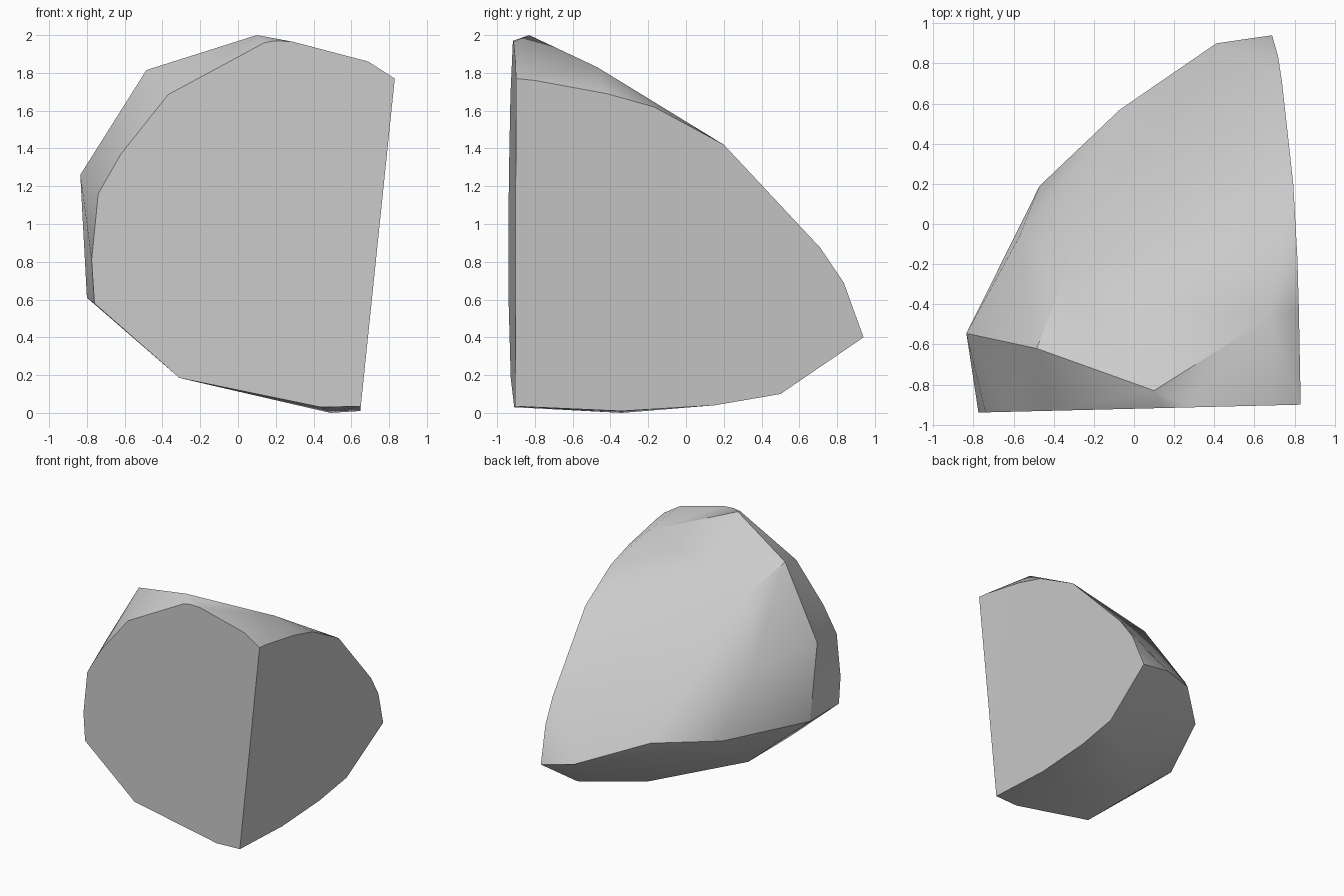
import bpy
import bmesh
import math

# Remove the default cube only
default_cube = bpy.data.objects.get("Cube")
if default_cube:
    bpy.data.objects.remove(default_cube, do_unlink=True)


def make_material(name, color):
    material = bpy.data.materials.new(name)
    material.use_nodes = True
    material.diffuse_color = color
    shader = next(n for n in material.node_tree.nodes if n.type == "BSDF_PRINCIPLED")
    shader.inputs["Base Color"].default_value = color
    return material


def on_front_break(x, z):
    """Point on the flat broken front, which leans slightly in plan."""
    return (x, -0.9 - (0.83 - x) * 0.0245, z)


def on_side_break(y, z):
    """Point on the flat broken +x side, which leans outward with height."""
    return (0.65 + (z - 0.035) * 0.1035, y, z)


# Outline of the flat front, as x and z
front_outline = [
    (0.83, 1.77), (0.78, 1.79), (0.69, 1.86), (0.29, 1.965), (0.2, 1.97),
    (0.14, 1.96), (-0.37, 1.685), (-0.62, 1.37), (-0.74, 1.16),
    (-0.775, 0.81), (-0.76, 0.58), (-0.31, 0.185), (0.44, 0.03), (0.65, 0.035),
]

# Outline of the flat side, as y and z
side_outline = [
    (-0.8, 1.76), (-0.42, 1.69), (-0.17, 1.62), (0.2, 1.42), (0.71, 0.875),
    (0.835, 0.69), (0.94, 0.4), (0.5, 0.1), (0.15, 0.04), (-0.34, 0.01),
]

# Corners of the rounded outer surface
crown_corners = [(0.1, -0.83, 2), (-0.485, -0.62, 1.815), (0.67, -0.47, 1.83), (-0.36, -0.3, 1.635)]
flank_corners = [(-0.835, -0.545, 1.26), (-0.8, -0.5, 0.61), (-0.57, -0.06, 1.15), (-0.47, 0.19, 0.62)]
back_corners = [(-0.07, 0.57, 0.64), (0.41, 0.9, 0.46)]
base_corners = [(-0.31, -0.38, 0.185), (0.23, 0.18, 0.09), (0.49, -0.34, 0)]

corners = [on_front_break(x, z) for x, z in front_outline]
corners += [on_side_break(y, z) for y, z in side_outline]
corners += crown_corners + flank_corners + back_corners + base_corners

# Wrap the corners in a convex shell and merge the flat breaks into single faces
bm = bmesh.new()
for corner in corners:
    bm.verts.new(corner)
hull = bmesh.ops.convex_hull(bm, input=bm.verts[:])
loose = {e for e in hull["geom_interior"] + hull["geom_unused"] if isinstance(e, bmesh.types.BMVert)}
bmesh.ops.delete(bm, geom=list(loose), context="VERTS")
bmesh.ops.dissolve_limit(bm, angle_limit=math.radians(1), verts=bm.verts[:], edges=bm.edges[:])
bmesh.ops.recalc_face_normals(bm, faces=bm.faces[:])

mesh = bpy.data.meshes.new("rock_fragment")
bm.to_mesh(mesh)
bm.free()
mesh.materials.append(make_material("stone_grey", (0.6, 0.6, 0.6, 1)))
rock = bpy.data.objects.new("rock_fragment", mesh)
bpy.context.collection.objects.link(rock)

# Soft outer surface with crisp broken edges
bpy.ops.object.select_all(action="DESELECT")
rock.select_set(True)
bpy.context.view_layer.objects.active = rock
bpy.ops.object.shade_smooth_by_angle(angle=math.radians(30))
